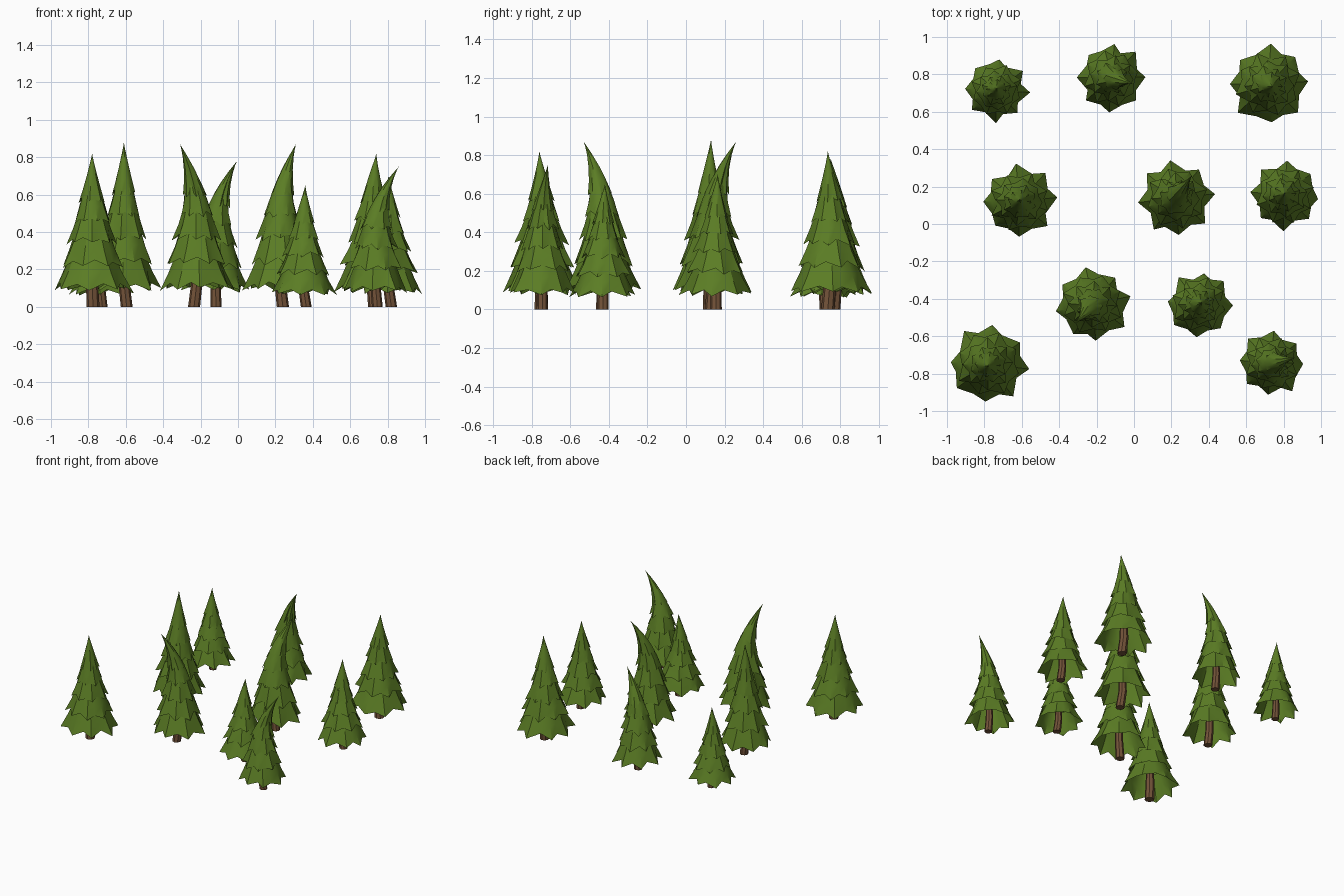
import bpy, bmesh, math, random
from mathutils import Vector

cube = bpy.data.objects.get("Cube")
if cube:
    bpy.data.objects.remove(cube, do_unlink=True)


def make_material(name, colour):
    mat = bpy.data.materials.new(name)
    mat.use_nodes = True
    mat.diffuse_color = colour
    mat.node_tree.nodes["Principled BSDF"].inputs["Base Color"].default_value = colour
    return mat


GREEN = make_material("needle_green", (0.105, 0.205, 0.018, 1))
BROWN = make_material("bark_brown", (0.17, 0.085, 0.04, 1))
POINTS = 8  # drooping branch tips on each skirt

# Hem height (share of tree height) and hem radius (share of tree radius)
TIERS = [(0.135, 1.0), (0.29, 0.82), (0.435, 0.65), (0.575, 0.48), (0.70, 0.33)]


def add_object(name, bm, mat):
    bmesh.ops.recalc_face_normals(bm, faces=bm.faces)
    mesh = bpy.data.meshes.new(name)
    bm.to_mesh(mesh)
    bm.free()
    mesh.materials.append(mat)
    obj = bpy.data.objects.new(name, mesh)
    bpy.context.collection.objects.link(obj)
    bpy.ops.object.select_all(action='DESELECT')
    obj.select_set(True)
    bpy.context.view_layer.objects.active = obj
    bpy.ops.object.shade_smooth_by_angle(angle=math.radians(28))
    return obj


def bridge(bm, rings):
    for a, b in zip(rings, rings[1:]):
        n = len(a)
        for i in range(n):
            j = (i + 1) % n
            bm.faces.new((a[i], a[j], b[j], b[i]))


def make_tree(name, centre, foot, height, radius, lean, seed):
    rng = random.Random(seed)

    # Centre line: straight below, curling over near the top
    def spine(t):
        k = max(0.0, (t - 0.5) / 0.5) ** 2.2
        low = max(0.0, 1 - t / 0.15)
        base = Vector((centre[0], centre[1], t * height))
        side = Vector((foot[0] - centre[0], foot[1] - centre[1], 0))
        return base + Vector((lean[0], lean[1], 0)) * k + side * low

    # Foliage: overlapping open skirts, the last one closing in a point
    bm = bmesh.new()
    steps = POINTS * 2
    for level, (hem_t, hem_r) in enumerate(TIERS):
        top = level == len(TIERS) - 1
        end_t = 1.0 if top else TIERS[level + 1][0] + 0.05
        end_r = 0.0 if top else TIERS[level + 1][1] * 0.68
        turn = level * math.pi / POINTS + rng.uniform(-0.15, 0.15)
        reach = [rng.uniform(0.95, 1.07) if i % 2 == 0 else rng.uniform(0.78, 0.86)
                 for i in range(steps)]
        droop = [rng.uniform(0.015, 0.04) if i % 2 == 0 else rng.uniform(-0.02, 0)
                 for i in range(steps)]
        twist = [rng.uniform(-0.08, 0.08) for i in range(steps)]
        rings = []
        cuts = (0, 0.25, 0.5, 0.75, 0.9) if top else (0, 0.45, 1)
        for u in cuts:
            flare = (1 - u) ** 1.15
            fold = (1 - u) ** 1.3
            t = hem_t + (end_t - hem_t) * u
            ring = []
            for i in range(steps):
                a = turn + twist[i] + i * math.tau / steps
                r = radius * (end_r + (hem_r - end_r) * flare)
                r *= 1 + (reach[i] - 1) * fold
                mid = spine(t)
                drop = Vector((0, 0, -droop[i] * height * fold * (0.5 + hem_r / 2)))
                ring.append(bm.verts.new(mid + drop + Vector((math.cos(a), math.sin(a), 0)) * r))
            rings.append(ring)
        bridge(bm, rings)
        if top:
            tip = bm.verts.new(spine(1))
            for i in range(steps):
                bm.faces.new((rings[-1][i], rings[-1][(i + 1) % steps], tip))
    add_object(name + "_foliage", bm, GREEN)

    # Trunk: tapering eight-sided post
    bm = bmesh.new()
    rings = []
    for t, scale in ((0, 0.165), (0.15, 0.155), (0.65, 0.08)):
        rings.append([bm.verts.new(spine(t) + Vector((math.cos(a), math.sin(a), 0)) * radius * scale)
                      for a in (i * math.tau / 8 for i in range(8))])
    bridge(bm, rings)
    bm.faces.new(rings[0])
    bm.faces.new(rings[-1])
    add_object(name + "_trunk", bm, BROWN)


# Centre, trunk foot, height, radius, lean of the tip
make_tree("front_right_tree", (-0.78, -0.75), (-0.775, -0.75), 0.82, 0.21, (0, -0.01), 1)
make_tree("front_bent_tree", (-0.22, -0.43), (-0.235, -0.435), 0.87, 0.195, (-0.09, -0.10), 2)
make_tree("front_small_tree", (0.35, -0.43), (0.365, -0.43), 0.65, 0.175, (0.01, 0.01), 3)
make_tree("front_left_tree", (0.735, -0.745), (0.745, -0.745), 0.75, 0.175, (0.125, 0.03), 4)
make_tree("middle_right_tree", (-0.61, 0.12), (-0.595, 0.12), 0.88, 0.192, (0, 0.01), 5)
make_tree("middle_bent_tree", (0.225, 0.14), (0.24, 0.13), 0.87, 0.198, (0.085, 0.12), 6)
make_tree("middle_left_tree", (0.805, 0.155), (0.82, 0.155), 0.70, 0.185, (0, 0.01), 7)
make_tree("back_right_tree", (-0.735, 0.715), (-0.725, 0.72), 0.64, 0.168, (0, 0.01), 8)
make_tree("back_bent_tree", (-0.12, 0.78), (-0.118, 0.77), 0.78, 0.182, (0.115, -0.03), 9)
make_tree("back_left_tree", (0.72, 0.745), (0.73, 0.735), 0.82, 0.21, (0.02, -0.01), 10)
